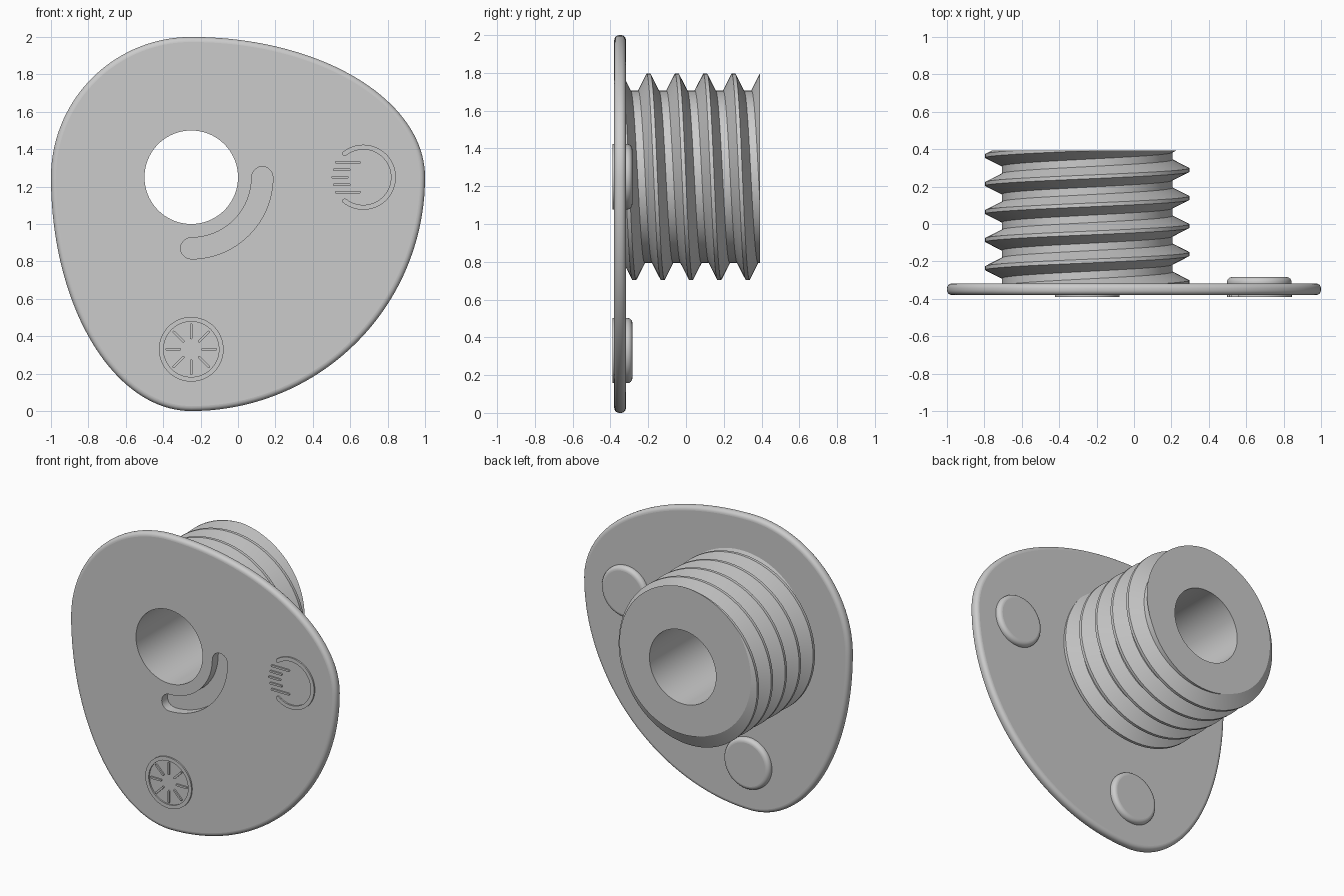
import bpy, bmesh, math
from math import sin, cos, pi, radians

if "Cube" in bpy.data.objects:
    bpy.data.objects.remove(bpy.data.objects["Cube"])

CX, CZ = -0.25, 1.25                      # bushing axis
FRONT, BACK, END = -0.38, -0.318, 0.392   # plate faces and bushing end
BORE = 0.25


def finish(bm, name):
    bmesh.ops.remove_doubles(bm, verts=bm.verts, dist=1e-5)
    bmesh.ops.recalc_face_normals(bm, faces=bm.faces)
    bm.normal_update()
    for f in bm.faces:
        f.smooth = abs(f.normal.y) < 0.999
    for e in bm.edges:
        e.smooth = len(e.link_faces) == 2 and e.calc_face_angle(0) < radians(32)
    me = bpy.data.meshes.new(name)
    bm.to_mesh(me)
    bm.free()
    ob = bpy.data.objects.new(name, me)
    bpy.context.collection.objects.link(ob)
    return ob


def inset(pts, d):
    out = []
    for i, (x, z) in enumerate(pts):
        ax, az = pts[i - 1]
        bx, bz = pts[(i + 1) % len(pts)]
        tx, tz = bx - ax, bz - az
        k = d / math.hypot(tx, tz)
        out.append((x - tz * k, z + tx * k))
    return out


def walls(bm, outline, profile):
    """Loft an x-z outline through (inset, y) steps; return end loop edges."""
    rings = [[bm.verts.new((x, y, z)) for x, z in inset(outline, d)] for d, y in profile]
    n = len(outline)
    for a, b in zip(rings, rings[1:]):
        for i in range(n):
            j = (i + 1) % n
            bm.faces.new((a[i], a[j], b[j], b[i]))
    return [[bm.edges.get((r[i], r[(i + 1) % n])) for i in range(n)]
            for r in (rings[0], rings[-1])]


def slab(bm, outline, profile, holes=()):
    caps = walls(bm, outline, profile)
    ends = [(0, profile[0][1]), (0, profile[-1][1])]
    for h in holes:
        for cap, loop in zip(caps, walls(bm, h, ends)):
            cap += loop
    for cap in caps:
        bmesh.ops.triangle_fill(bm, edges=cap, use_beauty=True, normal=(0, 1, 0))


def circle(x, z, r, n=64):
    return [(x + r * cos(2 * pi * i / n), z + r * sin(2 * pi * i / n)) for i in range(n)]


def arc_band(x, z, r, w, a0, a1, n=32, m=10):
    """Curved strip of width w with round ends, counter-clockwise."""
    a0, a1 = radians(a0), radians(a1)
    pts = []
    for i in range(n + 1):
        a = a0 + (a1 - a0) * i / n
        pts.append((x + (r + w / 2) * cos(a), z + (r + w / 2) * sin(a)))
    ex, ez = x + r * cos(a1), z + r * sin(a1)
    pts += [(ex + w / 2 * cos(a1 + pi * i / m), ez + w / 2 * sin(a1 + pi * i / m)) for i in range(1, m)]
    for i in range(n + 1):
        a = a1 + (a0 - a1) * i / n
        pts.append((x + (r - w / 2) * cos(a), z + (r - w / 2) * sin(a)))
    ex, ez = x + r * cos(a0), z + r * sin(a0)
    pts += [(ex + w / 2 * cos(a0 + pi + pi * i / m), ez + w / 2 * sin(a0 + pi + pi * i / m)) for i in range(1, m)]
    return pts


def bar(x0, z0, x1, z1, w=0.013, m=6):
    """Straight strip with round ends."""
    a = math.atan2(z1 - z0, x1 - x0)
    pts = []
    for x, z, s in ((x1, z1, a - pi / 2), (x0, z0, a + pi / 2)):
        pts += [(x + w / 2 * cos(s + pi * i / m), z + w / 2 * sin(s + pi * i / m)) for i in range(m + 1)]
    return pts


# Cam-shaped plate: four quarter ellipses, rounded rim, bore and curved slot
outline = []
for i in range(160):
    a = 2 * pi * i / 160
    outline.append((CX + cos(a) * (1.25 if cos(a) > 0 else 0.75),
                    CZ + sin(a) * (0.75 if sin(a) > 0 else 1.25)))
R = 0.027
rim = [(R - R * sin(t * pi / 12), FRONT + R - R * cos(t * pi / 12)) for t in range(7)]
rim += [(d, FRONT + BACK - y) for d, y in reversed(rim)]
bm = bmesh.new()
slab(bm, outline, rim, [circle(CX, CZ, BORE, 96), arc_band(CX, CZ, 0.38, 0.114, -90, 0)])
finish(bm, "cam_plate")

# Threaded bushing: helical profile clipped flat at both ends
PITCH, ROOT, CREST, N = 0.15, 0.457, 0.546, 96
STEPS = [(-0.01, CREST), (0.01, CREST), (0.055, ROOT), (0.095, ROOT)]


def radius_at(u):
    u = (u + 0.01) % PITCH - 0.01
    if u < 0.01:
        return CREST
    if u < 0.055:
        return CREST + (ROOT - CREST) * (u - 0.01) / 0.045
    if u < 0.095:
        return ROOT
    return ROOT + (CREST - ROOT) * (u - 0.095) / 0.045


bm = bmesh.new()
cols = []
for i in range(N + 1):
    a = 2 * pi * i / N
    y0 = 0.139 - PITCH * i / N
    col = [(BORE, BACK)]
    for k in range(-5, 5):
        for u, r in STEPS:
            y = y0 + k * PITCH + u
            c = min(max(y, BACK), END)
            col.append((r if c == y else radius_at(c - y0), c))
    col.append((BORE, END))
    cols.append([bm.verts.new((CX + r * cos(a), y, CZ + r * sin(a))) for r, y in col])
for p, q in zip(cols, cols[1:]):
    for k in range(len(p)):
        j = (k + 1) % len(p)
        bm.faces.new((p[k], p[j], q[j], q[k]))
bmesh.ops.remove_doubles(bm, verts=bm.verts, dist=1e-5)
bmesh.ops.dissolve_degenerate(bm, dist=1e-5, edges=bm.edges)
finish(bm, "threaded_bushing")

# Round pads on the back of the plate
PADS = {"side_pad": (0.67, 1.25), "lower_pad": (-0.25, 0.33)}
for name, (x, z) in PADS.items():
    bm = bmesh.new()
    prof = [(0, BACK - 0.01)]
    prof += [(R - R * cos(t * pi / 12), -0.284 - R + R * sin(t * pi / 12)) for t in range(7)]
    slab(bm, circle(x, z, 0.173), prof)
    finish(bm, name)

# Raised markers on the front of the plate
RAISE = [(0, FRONT + 0.01), (0, -0.39)]
x, z = PADS["side_pad"]
bm = bmesh.new()
slab(bm, arc_band(x, z, 0.161, 0.026, -128, 128, 48), RAISE)
for i in range(-2, 3):
    x0, x1 = [(-0.165, -0.085), (-0.155, -0.075), (-0.145, -0.02)][abs(i)]
    slab(bm, bar(x + x0, z + 0.04 * i, x + x1, z + 0.04 * i), RAISE)
finish(bm, "open_ring_marker")

x, z = PADS["lower_pad"]
bm = bmesh.new()
slab(bm, circle(x, z, 0.173), RAISE, [circle(x, z, 0.148)])
for i in range(8):
    c, s = cos(i * pi / 4), sin(i * pi / 4)
    slab(bm, bar(x + 0.06 * c, z + 0.06 * s, x + 0.132 * c, z + 0.132 * s), RAISE)
finish(bm, "spoked_ring_marker")
